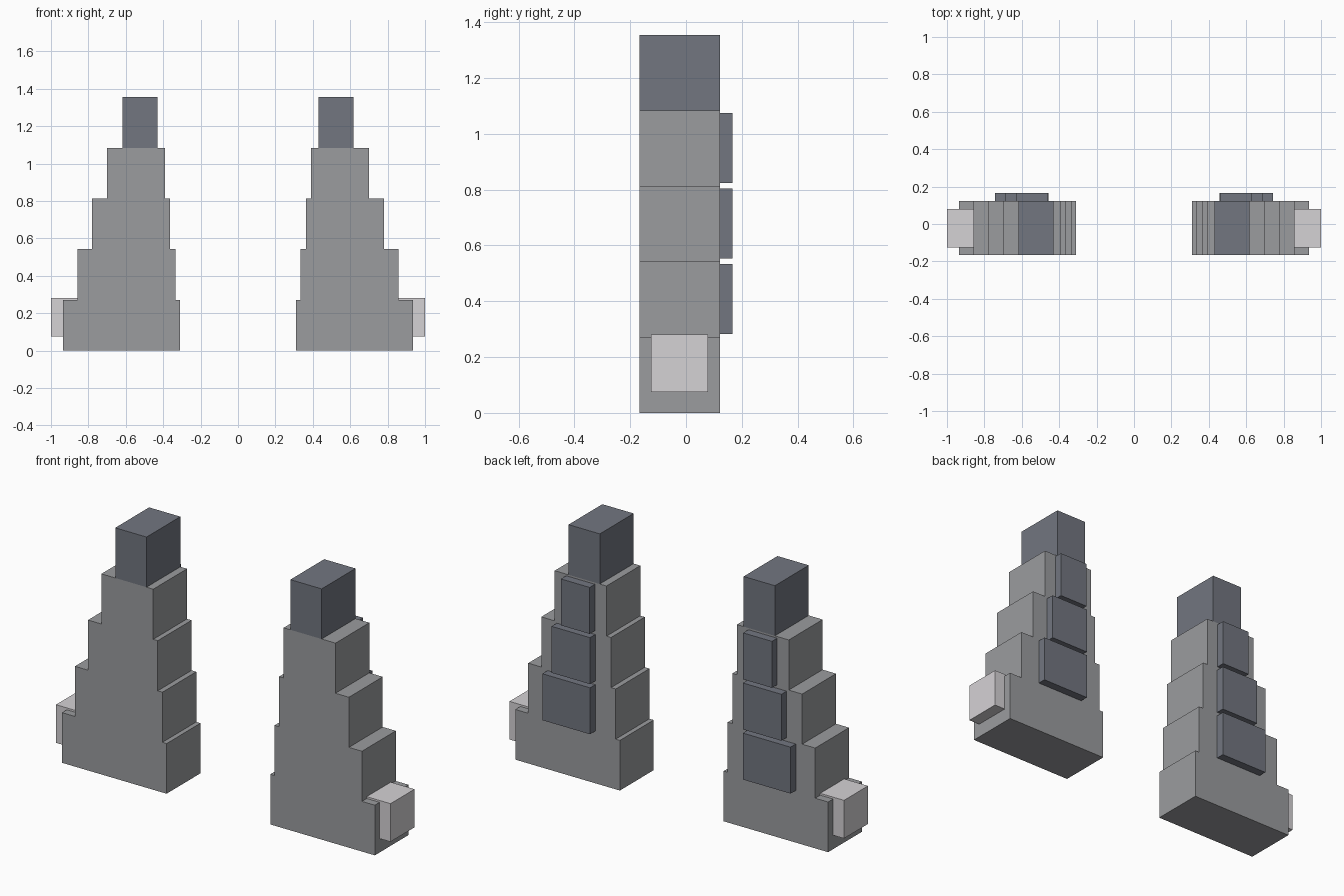
import bpy
import bmesh

cube = bpy.data.objects.get("Cube")
if cube:
    bpy.data.objects.remove(cube, do_unlink=True)


def linear(c):
    c /= 255
    return c / 12.92 if c <= 0.04045 else ((c + 0.055) / 1.055) ** 2.4


def make_material(name, rgb):
    colour = [linear(c) for c in rgb] + [1.0]
    mat = bpy.data.materials.new(name)
    mat.use_nodes = True
    mat.diffuse_color = colour
    mat.node_tree.nodes["Principled BSDF"].inputs["Base Color"].default_value = colour
    return mat


stone = make_material("mid grey", (155, 156, 159))
slate = make_material("slate grey", (114, 118, 128))
pale = make_material("pale grey", (213, 210, 213))


def extrude_profile(name, outline, y0, y1, mat):
    """Solid from an x-z outline, running from y0 to y1."""
    bm = bmesh.new()
    face = bm.faces.new([bm.verts.new((x, y0, z)) for x, z in outline])
    extruded = bmesh.ops.extrude_face_region(bm, geom=[face])["geom"]
    verts = [v for v in extruded if isinstance(v, bmesh.types.BMVert)]
    bmesh.ops.translate(bm, verts=verts, vec=(0, y1 - y0, 0))
    bmesh.ops.recalc_face_normals(bm, faces=bm.faces)
    mesh = bpy.data.meshes.new(name)
    bm.to_mesh(mesh)
    bm.free()
    mesh.materials.append(mat)
    obj = bpy.data.objects.new(name, mesh)
    bpy.context.collection.objects.link(obj)
    return obj


def box(name, x0, x1, y0, y1, z0, z1, mat):
    return extrude_profile(name, [(x0, z0), (x1, z0), (x1, z1), (x0, z1)], y0, y1, mat)


FRONT, BACK, REAR = -0.167, 0.122, 0.167
STEP = 0.271
TIERS = [(0.31, 0.935), (0.335, 0.858), (0.363, 0.78), (0.39, 0.70)]
PLATES = [(0.457, 0.742), (0.457, 0.687), (0.459, 0.631)]

for side, s in (("left", 1), ("right", -1)):
    # Stepped body
    inner, outer = [], []
    for i, (a, b) in enumerate(TIERS):
        inner += [(s * a, i * STEP), (s * a, (i + 1) * STEP)]
        outer += [(s * b, i * STEP), (s * b, (i + 1) * STEP)]
    extrude_profile(side + "_stepped_body", outer + inner[::-1], FRONT, BACK, stone)

    # Dark cap block
    top = len(TIERS) * STEP
    box(side + "_cap", s * 0.43, s * 0.617, FRONT, BACK, top, top + STEP, slate)

    # Raised plates on the back
    for i, (a, b) in enumerate(PLATES, 1):
        z = i * STEP + 0.011
        box(f"{side}_back_plate_{i}", s * a, s * b, BACK, REAR, z, z + 0.251, slate)

    # Pale block on the outer side
    box(side + "_side_block", s * 0.795, s * 1.0, -0.126, 0.079, 0.075, 0.281, pale)
